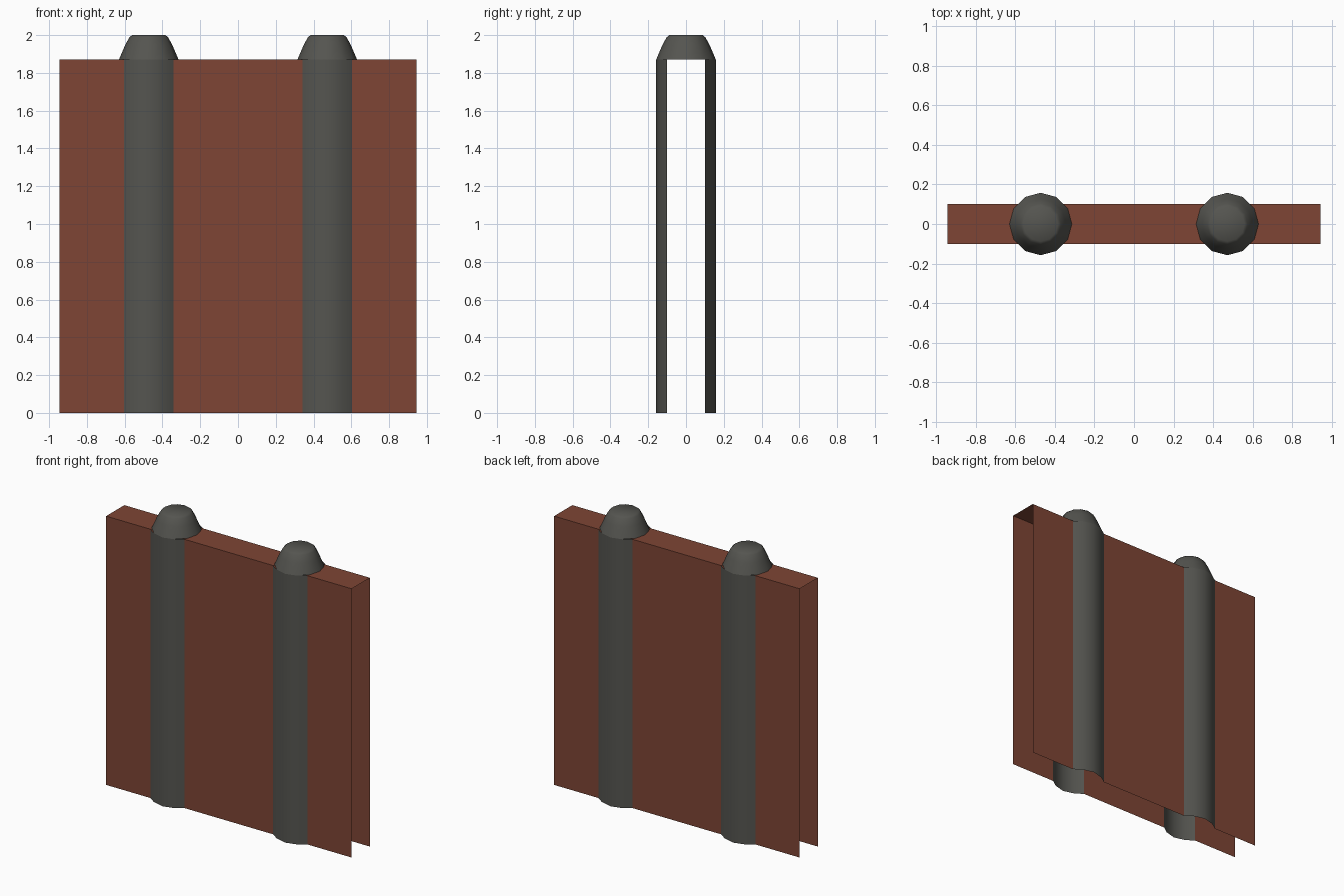
import bpy, bmesh
from math import sin, cos, pi

if "Cube" in bpy.data.objects:
    bpy.data.objects.remove(bpy.data.objects["Cube"])

HALF_X, HALF_Y, WALL_Z = 0.945, 0.10, 1.87
POST_X, POST_R, POST_HALF = 0.4725, 0.158, 0.132


def material(name, rgb):
    m = bpy.data.materials.new(name)
    m.diffuse_color = (*rgb, 1)
    m.use_nodes = True
    m.node_tree.nodes["Principled BSDF"].inputs["Base Color"].default_value = m.diffuse_color
    return m


def finish(bm, name, mat, angle=None):
    me = bpy.data.meshes.new(name)
    bm.to_mesh(me)
    bm.free()
    me.materials.append(mat)
    ob = bpy.data.objects.new(name, me)
    bpy.context.collection.objects.link(ob)
    if angle:
        bpy.ops.object.select_all(action='DESELECT')
        ob.select_set(True)
        bpy.context.view_layer.objects.active = ob
        bpy.ops.object.shade_smooth_by_angle(angle=angle)
    return ob


def sheet(bm, pts):
    """Vertical sheet from the ground to wall height along plan points."""
    lo = [bm.verts.new((x, y, 0)) for x, y in pts]
    hi = [bm.verts.new((x, y, WALL_Z)) for x, y in pts]
    for i in range(len(pts) - 1):
        bm.faces.new((lo[i], lo[i + 1], hi[i + 1], hi[i]))


brown = material("rust_brown", (0.21, 0.06, 0.035))
grey = material("dark_grey", (0.09, 0.09, 0.08))

# Wall: thin front and back sheets, left out behind the posts, open ends
bm = bmesh.new()
spans = [(-HALF_X, -POST_X - POST_HALF),
         (-POST_X + POST_HALF, POST_X - POST_HALF),
         (POST_X + POST_HALF, HALF_X)]
for s in (-1, 1):
    for a, b in spans:
        pts = [(a, s * HALF_Y), (b, s * HALF_Y)]
        sheet(bm, pts if s < 0 else pts[::-1])
# Wall top strip
bm.faces.new([bm.verts.new((x * HALF_X, y * HALF_Y, WALL_Z))
              for x, y in ((-1, -1), (1, -1), (1, 1), (-1, 1))])
finish(bm, "wall_panel", brown)

# Posts: rounded ribs on both faces with a domed cap
cap_profile = [(POST_R, WALL_Z), (0.127, 1.943), (0.103, 1.988), (0.088, 2.0)]
for side, cx in (("left", -POST_X), ("right", POST_X)):
    bm = bmesh.new()
    rib = [(-POST_HALF, -HALF_Y)]
    rib += [(POST_R * cos(a), POST_R * sin(a))
            for a in (-2 * pi / 3, -pi / 2, -pi / 3)]
    rib += [(POST_HALF, -HALF_Y)]
    for s in (1, -1):
        sheet(bm, [(cx + s * x, s * y) for x, y in rib])
    finish(bm, side + "_post_ribs", grey, 0.8)

    bm = bmesh.new()
    rings = [[bm.verts.new((cx + r * cos(i * pi / 6), r * sin(i * pi / 6), z))
              for i in range(12)] for r, z in cap_profile]
    for low, high in zip(rings, rings[1:]):
        for i in range(12):
            j = (i + 1) % 12
            bm.faces.new((low[i], low[j], high[j], high[i]))
    bm.faces.new(rings[-1])
    finish(bm, side + "_post_cap", grey, 0.8)
